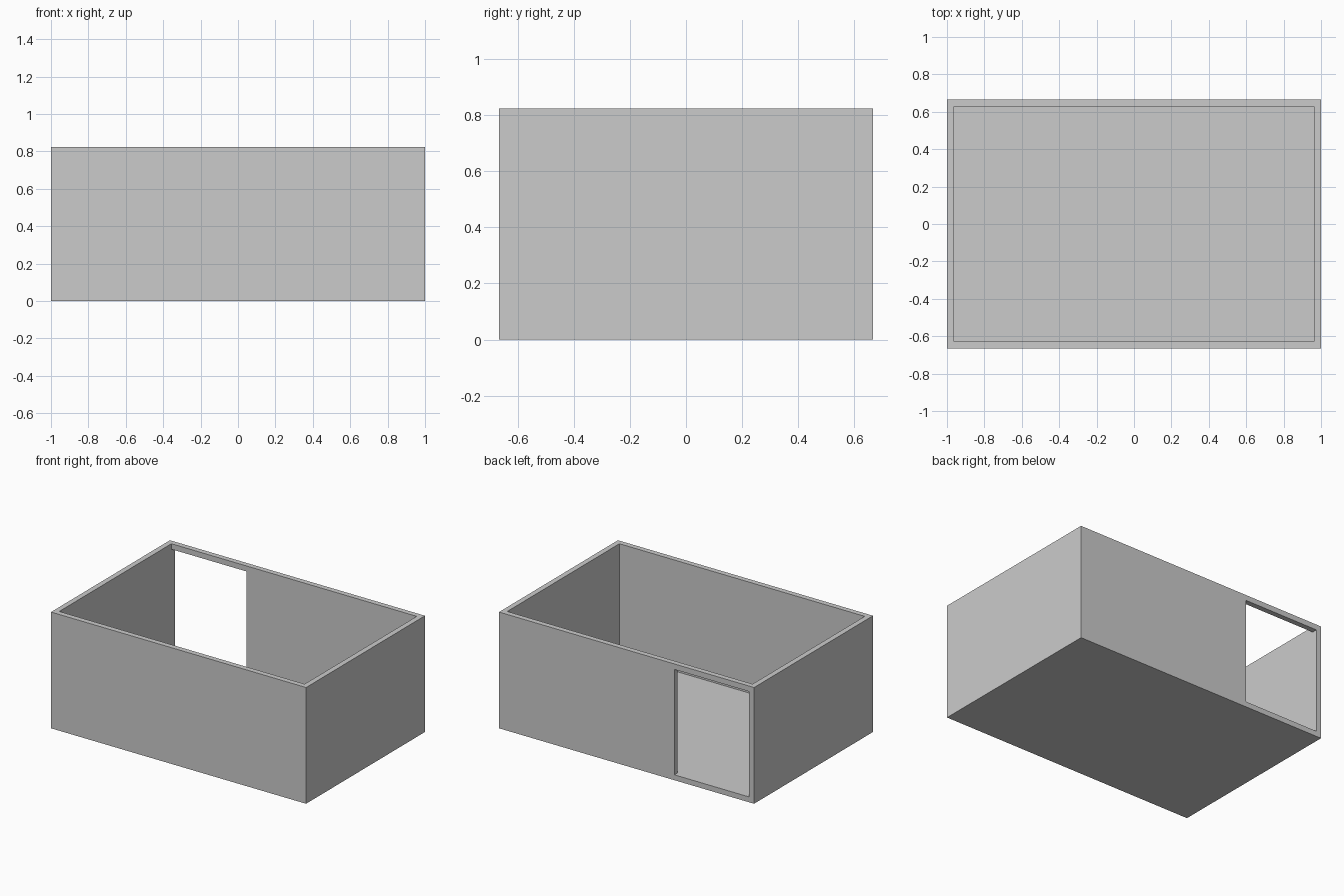
import bpy
import bmesh

default = bpy.data.objects.get("Cube")
if default:
    bpy.data.objects.remove(default, do_unlink=True)

HX, HY, HEIGHT = 1.0, 0.666, 0.824   # half width, half depth, full height
T = 0.038                            # wall and floor thickness
DOOR_X, DOOR_TOP = -0.375, 0.785     # inner door jamb and underside of lintel
IX, IY = HX - T, HY - T              # inner faces of the walls

grey = bpy.data.materials.new("plain_grey")
grey.use_nodes = True
COLOUR = (0.6, 0.6, 0.6, 1)
grey.diffuse_color = COLOUR
grey.node_tree.nodes["Principled BSDF"].inputs["Base Color"].default_value = COLOUR


def extrude_plan(name, outline, z0, z1):
    """Extrude a flat plan outline from z0 up to z1."""
    bm = bmesh.new()
    face = bm.faces.new([bm.verts.new((x, y, z0)) for x, y in outline])
    top = bmesh.ops.extrude_face_region(bm, geom=[face])["geom"]
    verts = [v for v in top if isinstance(v, bmesh.types.BMVert)]
    bmesh.ops.translate(bm, verts=verts, vec=(0, 0, z1 - z0))
    bmesh.ops.recalc_face_normals(bm, faces=bm.faces)
    mesh = bpy.data.meshes.new(name)
    bm.to_mesh(mesh)
    bm.free()
    mesh.materials.append(grey)
    obj = bpy.data.objects.new(name, mesh)
    bpy.context.collection.objects.link(obj)
    return obj


def rectangle(x0, x1, y0, y1):
    return [(x0, y0), (x1, y0), (x1, y1), (x0, y1)]


# Floor slab, which is also the door sill
extrude_plan("floor", rectangle(-HX, HX, -HY, HY), 0, T)

# One continuous wall running round the room from one door jamb to the other
extrude_plan("walls", [
    (-HX, HY), (-HX, -HY), (HX, -HY), (HX, HY), (DOOR_X, HY),
    (DOOR_X, IY), (IX, IY), (IX, -IY), (-IX, -IY), (-IX, HY),
], T, HEIGHT)

# Lintel closing the top of the back doorway
extrude_plan("door_lintel", rectangle(-IX, DOOR_X, IY, HY), DOOR_TOP, HEIGHT)
